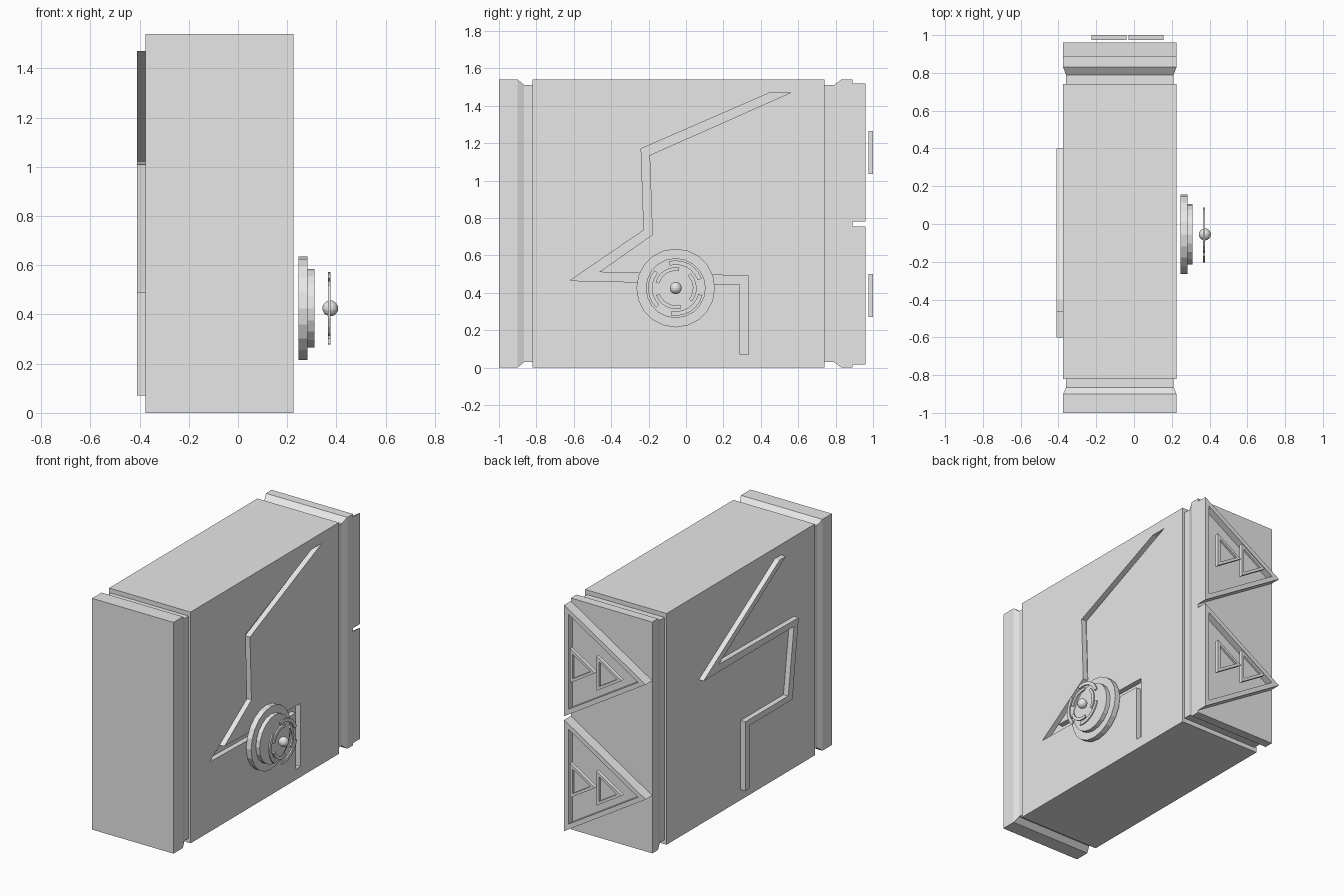
import bpy, bmesh, math
from mathutils import Vector

if "Cube" in bpy.data.objects:
    bpy.data.objects.remove(bpy.data.objects["Cube"])

grey = bpy.data.materials.new("light_grey")
grey.diffuse_color = (0.8, 0.8, 0.8, 1)
grey.use_nodes = True
grey.node_tree.nodes["Principled BSDF"].inputs["Base Color"].default_value = grey.diffuse_color


def finish(bm, name):
    bmesh.ops.recalc_face_normals(bm, faces=bm.faces[:])
    me = bpy.data.meshes.new(name)
    bm.to_mesh(me)
    bm.free()
    me.materials.append(grey)
    ob = bpy.data.objects.new(name, me)
    bpy.context.collection.objects.link(ob)
    return ob


def add_prism(bm, pts, depth):
    """Extrude a 3D polygon by a vector; returns the far cap."""
    lo = [bm.verts.new(p) for p in pts]
    hi = [bm.verts.new(Vector(p) + Vector(depth)) for p in pts]
    bm.faces.new(lo)
    cap = bm.faces.new(hi)
    n = len(pts)
    for i in range(n):
        j = (i + 1) % n
        bm.faces.new((lo[i], lo[j], hi[j], hi[i]))
    return cap


def prism(name, pts, depth):
    bm = bmesh.new()
    add_prism(bm, pts, depth)
    return finish(bm, name)


# Body: rectangular sections along y, (y, side inset, top/bottom inset)
sections = [(-1, 0, 0), (-0.90, 0, 0), (-0.865, 0.015, 0.03), (-0.82, 0.015, 0.03),
            (-0.82, 0, 0), (0.74, 0, 0), (0.74, 0.015, 0.03), (0.79, 0.015, 0.03),
            (0.83, 0, 0), (0.89, 0, 0)]
bm = bmesh.new()
prev = None
for y, ix, iz in sections:
    x0, x1, z0, z1 = -0.375 + ix, 0.225 - ix, iz, 1.54 - iz
    ring = [bm.verts.new(p) for p in ((x0, y, z0), (x1, y, z0), (x1, y, z1), (x0, y, z1))]
    if prev:
        for i in range(4):
            j = (i + 1) % 4
            bm.faces.new((prev[i], prev[j], ring[j], ring[i]))
    else:
        bm.faces.new(ring)
    prev = ring
bm.faces.new(prev)
body = finish(bm, "body")

# Zigzag groove cut into the right side
groove = [(0.45, 1.47), (0.56, 1.47), (-0.195, 1.135), (-0.18, 0.71), (-0.465, 0.51),
          (0.335, 0.49), (0.335, 0.07), (0.29, 0.07), (0.29, 0.445), (-0.62, 0.465),
          (-0.225, 0.735), (-0.24, 1.17)]
cutter = prism("groove_cutter", [(0.19, y, z) for y, z in groove], (0.1, 0, 0))
cutter.hide_render = True
cutter.hide_viewport = True
cut = body.modifiers.new("groove", 'BOOLEAN')
cut.object = cutter
cut.operation = 'DIFFERENCE'
cut.solver = 'EXACT'

# Raised zigzag strip on the left side
strip = [(-0.465, 1.47), (0.24, 1.02), (-0.6, 1.01), (-0.535, 0.49), (-0.085, 0.49),
         (-0.085, 0.07), (-0.04, 0.07), (-0.04, 0.53), (-0.49, 0.53), (-0.55, 0.97),
         (0.40, 0.97), (-0.40, 1.47)]
prism("left_strip", [(-0.375, y, z) for y, z in strip], (-0.035, 0, 0))


def framed_triangle(name, x_base, x_tip, zc, half, y0, y1, rim, sink):
    """Triangular plate on the back with a sunken middle."""
    bm = bmesh.new()
    cap = add_prism(bm, [(x_base, y0, zc - half), (x_base, y0, zc + half), (x_tip, y0, zc)],
                    (0, y1 - y0, 0))
    bmesh.ops.recalc_face_normals(bm, faces=bm.faces[:])
    bmesh.ops.inset_individual(bm, faces=[cap], thickness=rim, use_even_offset=True)
    floor = bmesh.ops.extrude_discrete_faces(bm, faces=[cap])["faces"][0]
    bmesh.ops.translate(bm, vec=(0, -sink, 0), verts=floor.verts[:])
    return finish(bm, name)


# Back triangles: two large frames, each with two small ones
for label, zc in (("lower", 0.385), ("upper", 1.15)):
    framed_triangle(label + "_back_frame", 0.225, -0.375, zc, 0.37, 0.89, 0.96, 0.03, 0.045)
    framed_triangle(label + "_outer_arrow", 0.155, -0.03, zc, 0.115, 0.975, 1.0, 0.018, 0.015)
    framed_triangle(label + "_inner_arrow", -0.04, -0.225, zc, 0.115, 0.975, 1.0, 0.018, 0.015)

# Dial on the right side
CY, CZ = -0.055, 0.425


def circle(x, r, n=20):
    return [(x, CY + r * math.cos(2 * math.pi * i / n), CZ + r * math.sin(2 * math.pi * i / n))
            for i in range(n)]


prism("dial_base", circle(0.245, 0.21), (0.037, 0, 0))
prism("dial_step", circle(0.282, 0.16), (0.028, 0, 0))

# Dial arcs: broken outer and inner rings
bm = bmesh.new()
for r0, r1, start in ((0.125, 0.148, 20), (0.092, 0.112, 80)):
    for k in range(3):
        angles = [math.radians(start + 120 * k + 85 * i / 6) for i in range(7)]
        outline = [(r1, a) for a in angles] + [(r0, a) for a in reversed(angles)]
        add_prism(bm, [(0.365, CY + r * math.cos(a), CZ + r * math.sin(a)) for r, a in outline],
                  (0.01, 0, 0))
finish(bm, "dial_arcs")

# Dial knob
bm = bmesh.new()
bmesh.ops.create_uvsphere(bm, u_segments=16, v_segments=10, radius=0.032)
bmesh.ops.translate(bm, vec=(0.375, CY, CZ), verts=bm.verts[:])
finish(bm, "dial_knob")
